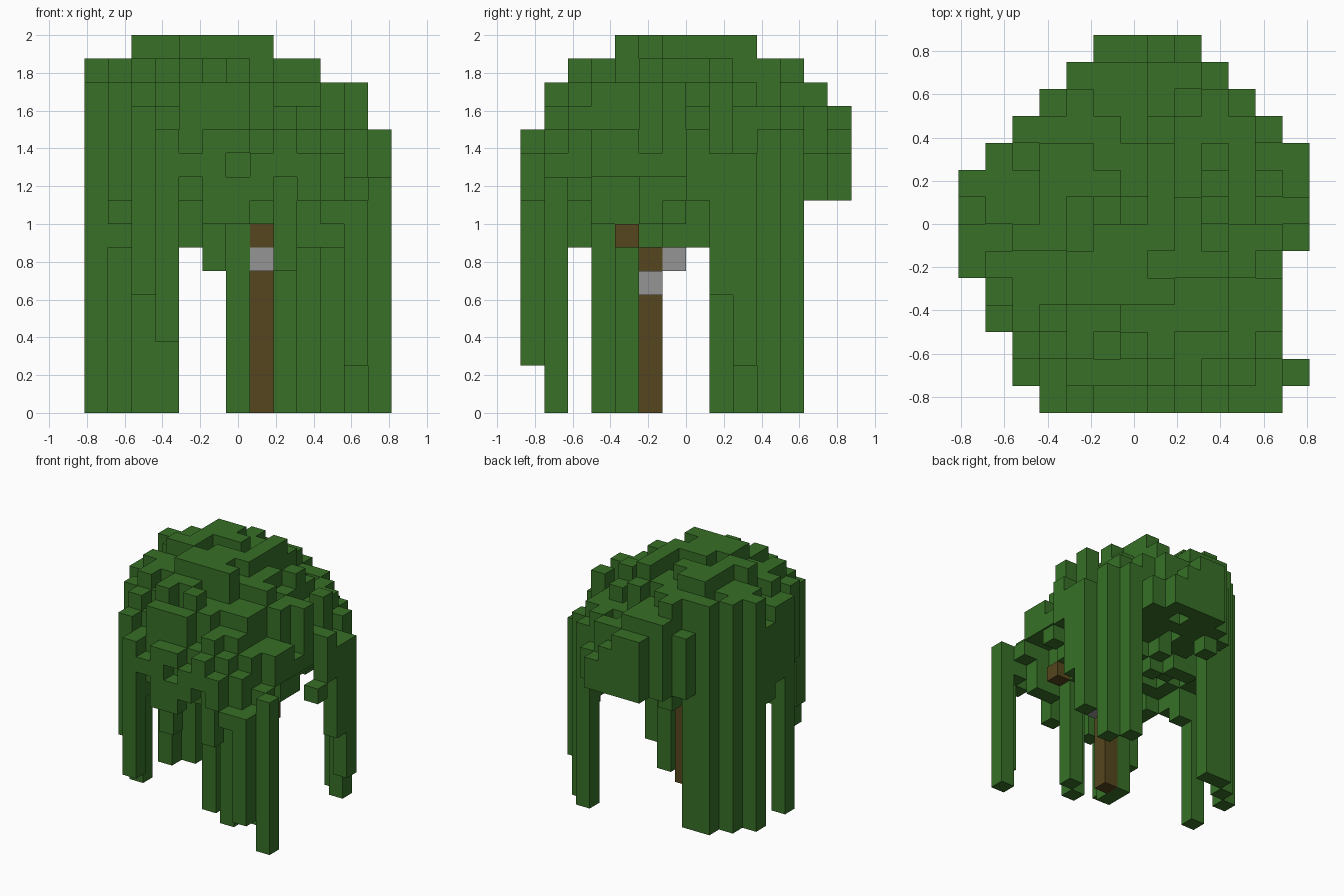
import bpy
import bmesh
import random
from mathutils import Vector

random.seed(4)
CELL = 0.125
ORIGIN = Vector((-0.8125, -0.875, 0))
TALL = 16

default = bpy.data.objects.get("Cube")
if default:
    bpy.data.objects.remove(default)


def make_material(name, color):
    mat = bpy.data.materials.new(name)
    mat.use_nodes = True
    mat.diffuse_color = color
    mat.node_tree.nodes["Principled BSDF"].inputs["Base Color"].default_value = color
    return mat


def block_object(name, cells, mat):
    """Skin a set of grid cells with its outer faces only."""
    bm = bmesh.new()
    corners = {}

    def corner(key):
        if key not in corners:
            corners[key] = bm.verts.new(ORIGIN + Vector(key) * CELL)
        return corners[key]

    for cell in sorted(cells):
        for axis in range(3):
            u, v = (axis + 1) % 3, (axis + 2) % 3
            for side in (0, 1):
                beside = list(cell)
                beside[axis] += 2 * side - 1
                if tuple(beside) in cells:
                    continue
                ring = []
                for du, dv in ((0, 0), (1, 0), (1, 1), (0, 1)):
                    p = list(cell)
                    p[axis] += side
                    p[u] += du
                    p[v] += dv
                    ring.append(corner(tuple(p)))
                bm.faces.new(ring if side else ring[::-1])
    mesh = bpy.data.meshes.new(name)
    bm.to_mesh(mesh)
    bm.free()
    mesh.materials.append(mat)
    obj = bpy.data.objects.new(name, mesh)
    bpy.context.collection.objects.link(obj)


def column(x, y, bottom, top):
    return {(x, y, z) for z in range(bottom, top)}


def dome(x, y):
    return min(TALL, round(16.4 - 0.1 * (x - 4.9) ** 2 - 0.085 * (y - 6.5) ** 2))


# Canopy plan: first and last cell of each row, front to back
rows = [(3, 11), (2, 11), (2, 11), (1, 11), (1, 11), (0, 11), (0, 12),
        (0, 12), (0, 12), (1, 12), (2, 11), (3, 10), (4, 9), (5, 8)]
plan = {(x, y) for y, (a, b) in enumerate(rows) for x in range(a, b + 1)}

# Lowest cells along the front edge, from right to left
front_floor = dict(zip(range(3, 12), (3, 11, 8, 8, 9, 10, 9, 9, 2)))

# Rough leaf dome with a ragged underside
leaves = set()
for x, y in sorted(plan):
    rim = sum((x + i, y + j) in plan for i in (-1, 0, 1) for j in (-1, 0, 1)) < 9
    top = dome(x, y) - random.choice((0, 0, 0, 1, 1, 2))
    floor = random.choice((7, 8, 8, 9) if rim else (8, 9, 9, 10))
    if y == 0:
        floor = front_floor[x]
    elif x >= 11 and y < 8:
        floor = 10
    elif y >= 12:
        floor = max(floor, 9)
    elif x == 7 or y in (1, 4):
        floor = max(floor, 8)
    leaves |= column(x, y, min(floor, top - 1), top)

# Hanging strands on the sides and front: column and lowest cell
strands = [(0, 5, 0), (2, 1, 5), (6, 4, 0), (6, 5, 0), (5, 1, 6), (8, 1, 6),
           (4, 3, 7), (7, 2, 8), (9, 2, 7), (10, 2, 7), (9, 5, 7), (8, 6, 7),
           (8, 7, 7), (8, 3, 0), (9, 4, 0), (10, 11, 0), (11, 10, 0),
           (12, 9, 2), (12, 8, 5), (1, 5, 7)]
for x, y, bottom in strands:
    leaves |= column(x, y, bottom, dome(x, y))
leaves |= column(12, 1, 0, 10)

# Raised tufts on the shoulders and crown, and a gap in the front edge
tufts = [(11, 6, 14), (11, 8, 14), (12, 7, 12), (2, 6, 16), (7, 4, 16), (7, 9, 16)]
for x, y, top in tufts:
    leaves |= column(x, y, 10, top)
leaves.discard((6, 0, 10))

# Tall curtain at the back right
for x, y in ((0, 8), (1, 9), (2, 10), (3, 10)):
    leaves |= column(x, y, 0, 15)

# Trunk with two short branches
trunk = column(7, 5, 0, 12) | {(7, 4, 7), (10, 4, 7)}

# Knots around the trunk
knots = {(8, 5, 5), (7, 4, 6), (7, 6, 6)}

leaves -= trunk | knots
block_object("leaves", leaves, make_material("leaf green", (0.038, 0.163, 0.02, 1)))
block_object("trunk", trunk, make_material("bark brown", (0.092, 0.061, 0.013, 1)))
block_object("trunk_knots", knots, make_material("stone grey", (0.3, 0.3, 0.3, 1)))
